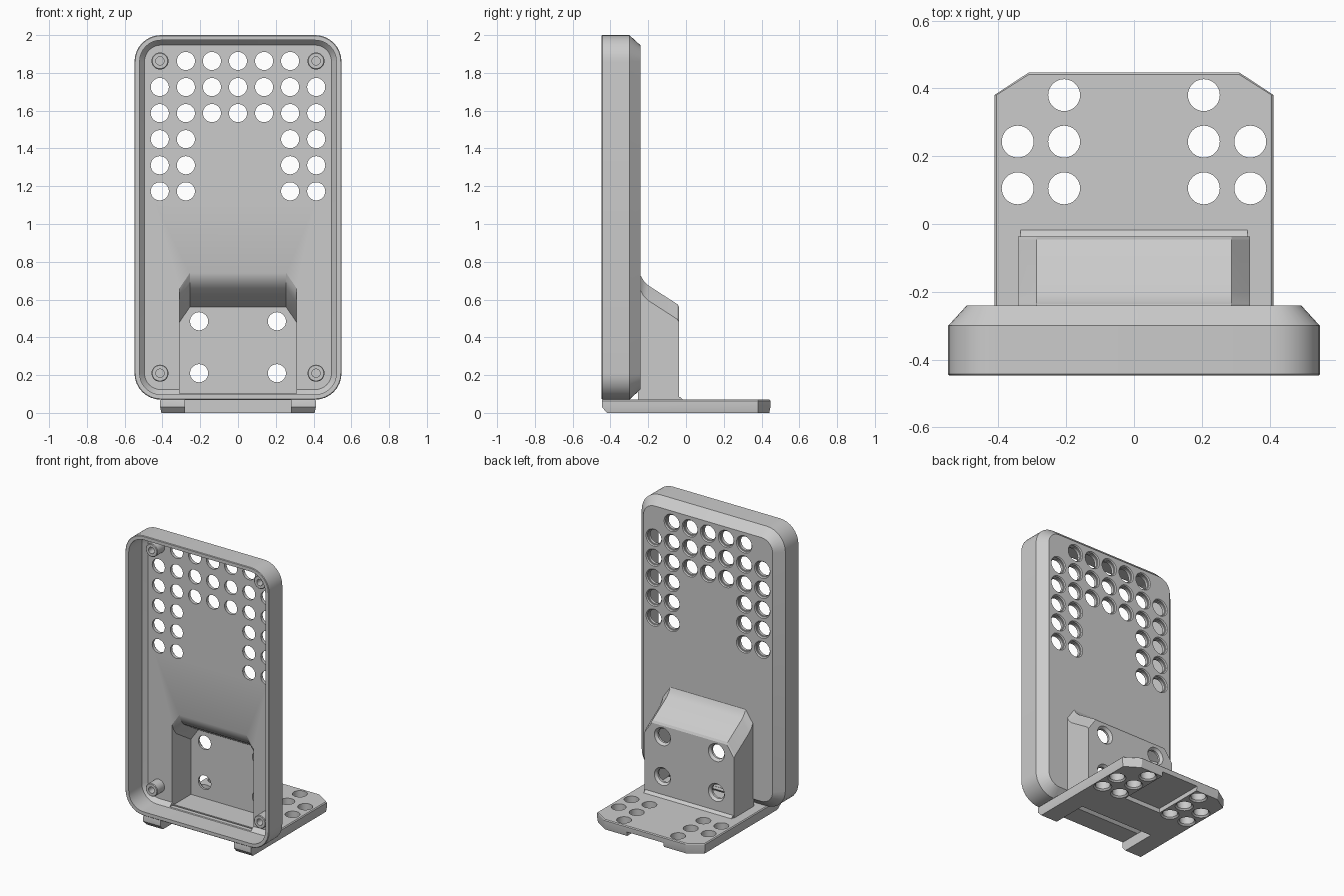
import bpy, bmesh, math

if "Cube" in bpy.data.objects:
    bpy.data.objects.remove(bpy.data.objects["Cube"])


def new_obj(name, bm):
    bmesh.ops.recalc_face_normals(bm, faces=bm.faces[:])
    me = bpy.data.meshes.new(name)
    bm.to_mesh(me)
    bm.free()
    ob = bpy.data.objects.new(name, me)
    bpy.context.collection.objects.link(ob)
    return ob


def add_loft(bm, rings, closed=False):
    vr = [[bm.verts.new(p) for p in r] for r in rings]
    pairs = list(zip(vr, vr[1:])) + ([(vr[-1], vr[0])] if closed else [])
    for a, b in pairs:
        n = len(a)
        for i in range(n):
            j = (i + 1) % n
            bm.faces.new((a[i], a[j], b[j], b[i]))
    if not closed:
        bm.faces.new(vr[0])
        bm.faces.new(vr[-1][::-1])


def loft(name, rings):
    bm = bmesh.new()
    add_loft(bm, rings)
    return new_obj(name, bm)


def box(name, x, y0, y1, z0, z1):
    return loft(name, [[(-x, y0, z), (x, y0, z), (x, y1, z), (-x, y1, z)] for z in (z0, z1)])


def boolean(target, tool, op):
    m = target.modifiers.new(op, 'BOOLEAN')
    m.operation, m.solver, m.object = op, 'EXACT', tool
    bpy.ops.object.select_all(action='DESELECT')
    bpy.context.view_layer.objects.active = target
    target.select_set(True)
    bpy.ops.object.modifier_apply(modifier=m.name)
    bpy.data.objects.remove(tool)


def rounded(inset, y, n=8):
    """Rounded rectangle outline of the panel, shrunk by inset."""
    hx, z0, z1, r = 0.548 - inset, 0.07 + inset, 2.0 - inset, 0.14 - inset
    pts = []
    for k, (sx, cz) in enumerate(((1, z1 - r), (-1, z1 - r), (-1, z0 + r), (1, z0 + r))):
        for i in range(n + 1):
            a = math.pi / 2 * (k + i / n)
            pts.append((sx * (hx - r) + r * math.cos(a), y, cz + r * math.sin(a)))
    return pts


def circle(u, v, w, r, axis, n=32):
    ang = [2 * math.pi * i / n for i in range(n)]
    if axis == 'y':
        return [(u + r * math.cos(a), w, v + r * math.sin(a)) for a in ang]
    return [(u + r * math.cos(a), v + r * math.sin(a), w) for a in ang]


def drill(target, centres, stations, axis):
    bm = bmesh.new()
    for u, v in centres:
        add_loft(bm, [circle(u, v, w, r, axis) for w, r in stations])
    boolean(target, new_obj("hole_cutter", bm), 'DIFFERENCE')


def housing(hx, top, z0, y, c=0.055):
    return [(-hx, y, z0), (hx, y, z0), (hx, y, top - 0.08), (hx - c, y, top),
            (c - hx, y, top), (-hx, y, top - 0.08)]


def foot(front, inset, z):
    x, b = 0.412 - inset, 0.447 - inset
    return [(-x, front, z), (x, front, z), (x, 0.38, z), (0.31, b, z), (-0.31, b, z), (-x, 0.38, z)]


# Foot plate with front notch and rear underside recess
base = loft("foot_plate", [foot(-0.418, 0.006, 0), foot(-0.445, 0, 0.03),
                           foot(-0.445, 0, 0.064), foot(-0.443, 0.006, 0.07)])
boolean(base, box("notch_cutter", 0.28, -0.6, -0.17, -0.1, 0.2), 'DIFFERENCE')
boolean(base, box("recess_cutter", 0.14, 0.08, 0.6, -0.1, 0.03), 'DIFFERENCE')
c = [(s * x, y) for s in (-1, 1) for x, y in
     ((0.206, 0.105), (0.206, 0.243), (0.206, 0.38), (0.343, 0.105), (0.343, 0.243))]
drill(base, c, [(-0.012, 0.069), (0.01, 0.047), (0.1, 0.047)], 'z')

# Upright tray with bevelled back
shell = loft("phone_tray", [rounded(0.004, -0.447), rounded(0, -0.443),
                            rounded(0, -0.30), rounded(0.055, -0.24)])
shell.name = "upright_tray"

# Hollow rear housing, sloped top
outer = loft("rear_housing", [housing(0.342, t, 0.0685, y) for y, t in
             ((-0.255, 0.735), (-0.238, 0.725), (-0.225, 0.70), (-0.20, 0.675), (-0.045, 0.575), (-0.037, 0.56))])
fillet = loft("housing_fillet", [[(x, -0.06, 0.065), (x, -0.012, 0.065), (x, -0.03, 0.083), (x, -0.06, 0.095)]
                                 for x in (-0.335, 0.335)])
boolean(shell, outer, 'UNION')
boolean(shell, base, 'UNION')
boolean(shell, fillet, 'UNION')

# Front cavity and housing pocket
boolean(shell, loft("cavity_cutter", [rounded(0.027, -0.6), rounded(0.027, -0.305),
                                      rounded(0.053, -0.275)]), 'DIFFERENCE')
boolean(shell, loft("pocket_cutter", [housing(0.31, t, 0.1, y) for y, t in
        ((-0.30, 0.745), (-0.275, 0.74), (-0.26, 0.70), (-0.23, 0.66), (-0.07, 0.56))]), 'DIFFERENCE')

# Vent grid and housing holes, flared at the back
p = 0.138
grid = [(i * p, 1.863 - j * p) for j in range(6) for i in range(-3, 4)
        if not (j == 0 and abs(i) == 3) and not (j > 2 and abs(i) < 2)]
drill(shell, grid, [(-0.32, 0.048), (-0.255, 0.048), (-0.254, 0.053), (-0.247, 0.053), (-0.234, 0.064)], 'y')
c = [(s * 0.206, z) for s in (-1, 1) for z in (0.21, 0.485)]
drill(shell, c, [(-0.12, 0.048), (-0.055, 0.048), (-0.031, 0.066)], 'y')

# Corner screw posts
bm = bmesh.new()
for x in (-0.413, 0.413):
    for z in (0.21, 1.863):
        prof = [(-0.268, 0.045), (-0.35, 0.045), (-0.354, 0.041), (-0.354, 0.022),
                (-0.28, 0.022), (-0.268, 0.022)]
        add_loft(bm, [circle(x, z, w, r, 'y') for w, r in prof], closed=True)
posts = new_obj("screw_posts", bm)

for ob in (shell, posts):
    bpy.ops.object.select_all(action='DESELECT')
    bpy.context.view_layer.objects.active = ob
    ob.select_set(True)
    bpy.ops.object.shade_smooth_by_angle(angle=math.radians(25))
